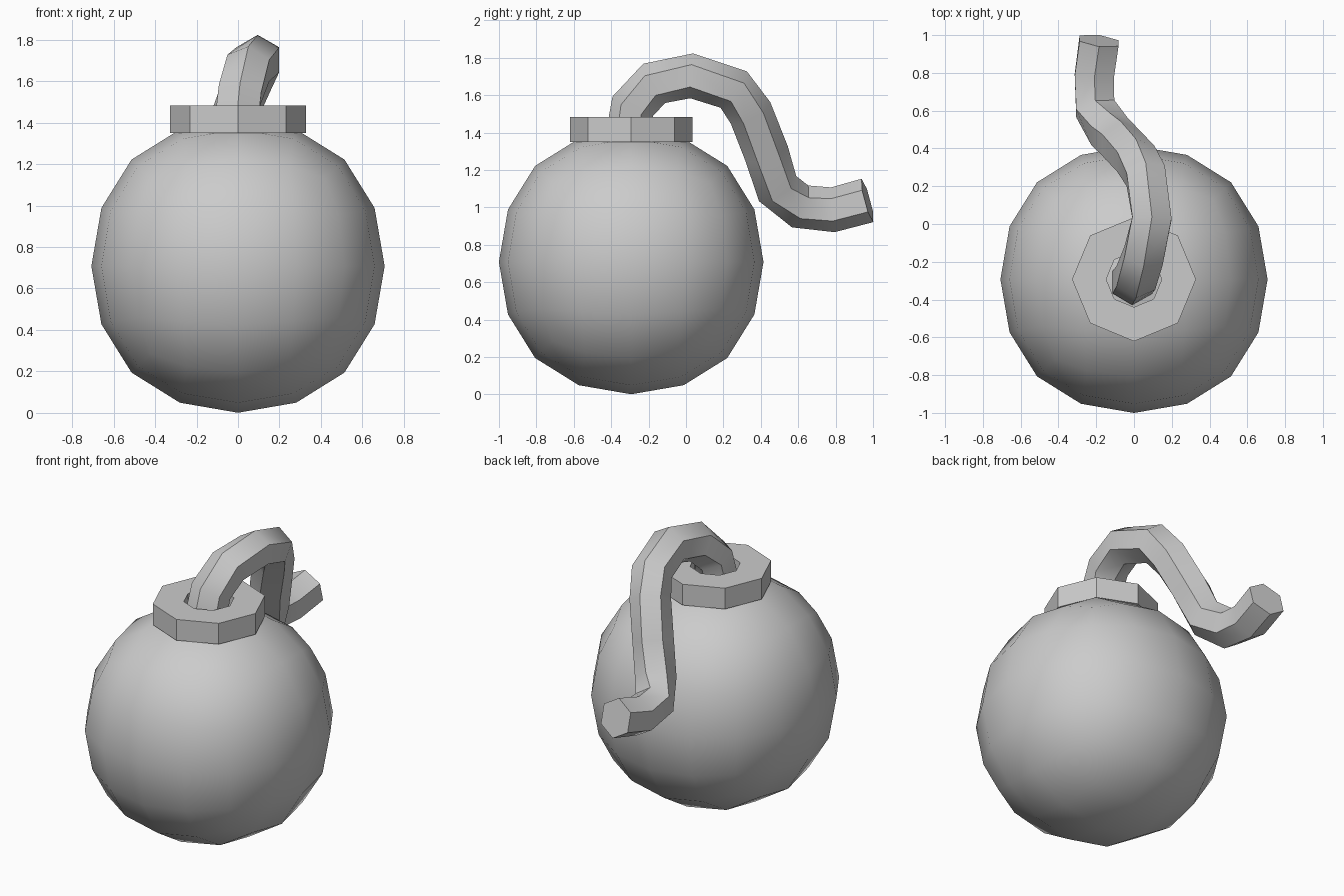
import bpy, bmesh
from math import sin, cos, pi, radians
from mathutils import Vector

if "Cube" in bpy.data.objects:
    bpy.data.objects.remove(bpy.data.objects["Cube"])

CY = -0.293  # body axis in y


def finish(name, bm, smooth=None):
    bmesh.ops.recalc_face_normals(bm, faces=bm.faces)
    me = bpy.data.meshes.new(name)
    bm.to_mesh(me)
    bm.free()
    ob = bpy.data.objects.new(name, me)
    bpy.context.collection.objects.link(ob)
    if smooth:
        bpy.ops.object.select_all(action='DESELECT')
        ob.select_set(True)
        bpy.context.view_layer.objects.active = ob
        bpy.ops.object.shade_smooth_by_angle(angle=radians(smooth))
    return ob


def bridge(bm, rings, closed=False):
    n = len(rings[0])
    pairs = list(zip(rings, rings[1:]))
    if closed:
        pairs.append((rings[-1], rings[0]))
    for a, b in pairs:
        for i in range(n):
            j = (i + 1) % n
            bm.faces.new((a[i], a[j], b[j], b[i]))


# Round body: a cube rounded by two levels of subdivision
bpy.ops.mesh.primitive_cube_add(size=1.685, location=(0, CY, 0.708))
body = bpy.context.object
body.name = "body"
sub = body.modifiers.new("Round", 'SUBSURF')
sub.levels = sub.render_levels = 2
bpy.ops.object.modifier_apply(modifier="Round")
bpy.ops.object.shade_smooth()

# Octagonal collar with an open centre
bm = bmesh.new()
rings = []
for r, z in ((0.328, 1.35), (0.328, 1.483), (0.147, 1.483), (0.147, 1.35)):
    rings.append([bm.verts.new((r * cos(k * pi / 4), CY + r * sin(k * pi / 4), z))
                  for k in range(8)])
bridge(bm, rings, closed=True)
finish("collar", bm)

# Six-sided fuse swept along a drooping path
path = [Vector(p) for p in (
    (-0.01, -0.31, 1.38), (0.01, -0.285, 1.54), (0.05, -0.17, 1.663),
    (0.095, 0.03, 1.703), (0.062, 0.255, 1.63), (0.01, 0.345, 1.505),
    (-0.07, 0.43, 1.29), (-0.13, 0.49, 1.10), (-0.205, 0.61, 1.005),
    (-0.21, 0.785, 0.987), (-0.185, 0.97, 1.037))]
bm = bmesh.new()
rings = []
for i, p in enumerate(path):
    before = (p - path[i - 1]).normalized() if i else Vector()
    after = (path[i + 1] - p).normalized() if i < len(path) - 1 else Vector()
    t = (before + after).normalized()
    side = Vector((1, 0, 0))
    side = (side - side.dot(t) * t).normalized()
    up = side.cross(t)
    rings.append([bm.verts.new(p + 0.12 * (up * cos(k * pi / 3) + side * sin(k * pi / 3)))
                  for k in range(6)])
bridge(bm, rings)
bm.faces.new(rings[0])
bm.faces.new(rings[-1])
finish("fuse", bm, smooth=40)
